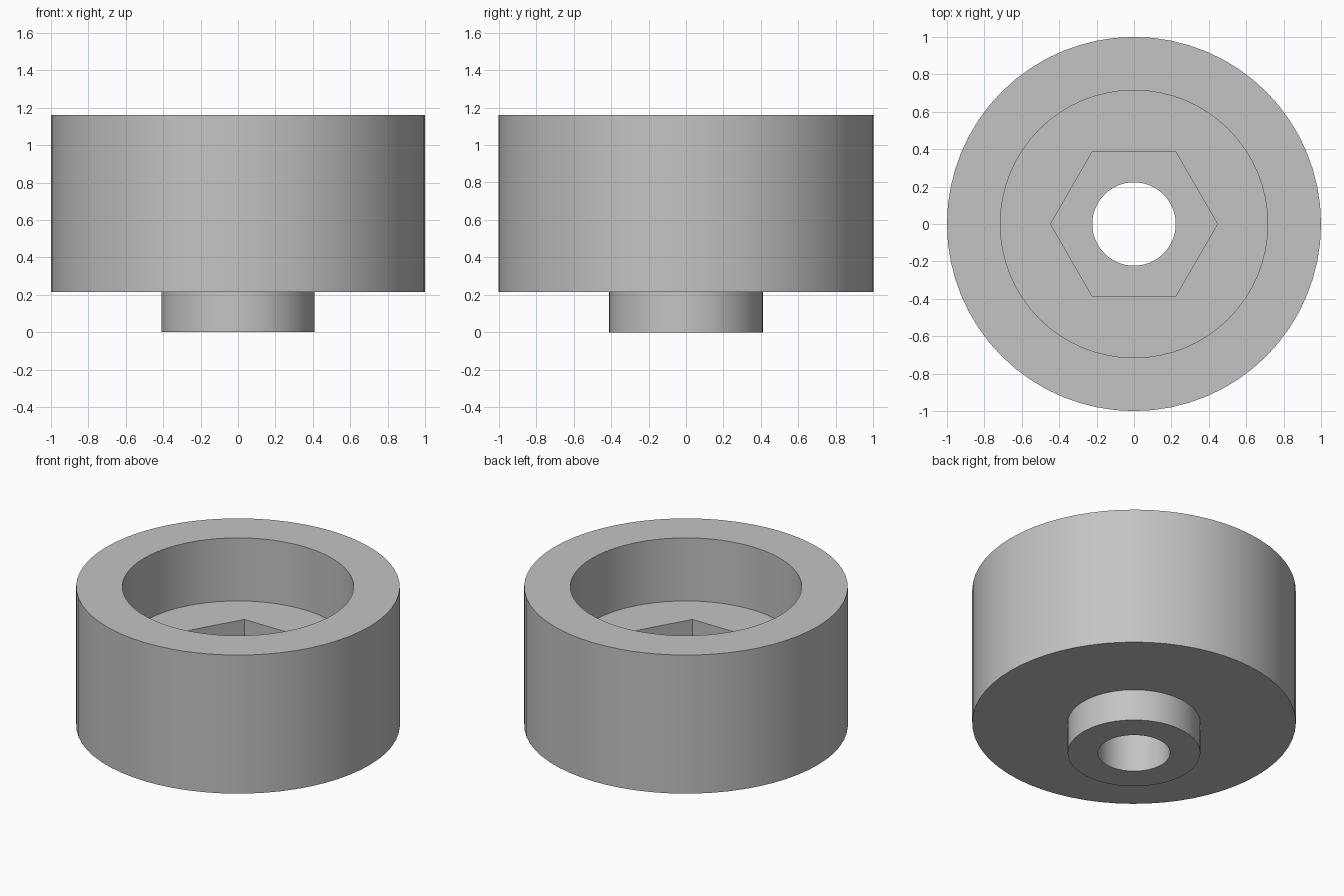
import bpy
import bmesh
import math
from mathutils import Matrix

cube = bpy.data.objects.get("Cube")
if cube:
    bpy.data.objects.remove(cube, do_unlink=True)

SEGMENTS = 64
TOP, STEP, CUP_FLOOR, HEX_FLOOR = 1.16, 0.215, 0.73, 0.40
OUTER_R, CUP_R, BOSS_R, BORE_R, HEX_R = 1.0, 0.715, 0.41, 0.223, 0.446

grey = bpy.data.materials.new("plain grey")
grey.use_nodes = True
colour = (0.55, 0.55, 0.55, 1)
grey.diffuse_color = colour
grey.node_tree.nodes["Principled BSDF"].inputs["Base Color"].default_value = colour


def add_object(name, bm):
    bmesh.ops.recalc_face_normals(bm, faces=bm.faces)
    mesh = bpy.data.meshes.new(name)
    bm.to_mesh(mesh)
    bm.free()
    obj = bpy.data.objects.new(name, mesh)
    obj.data.materials.append(grey)
    bpy.context.collection.objects.link(obj)
    return obj


# Turned body: boss, wide drum, cup and through bore
profile = [(BORE_R, 0), (BOSS_R, 0), (BOSS_R, STEP), (OUTER_R, STEP),
           (OUTER_R, TOP), (CUP_R, TOP), (CUP_R, CUP_FLOOR), (BORE_R, CUP_FLOOR)]
bm = bmesh.new()
verts = [bm.verts.new((r, 0, z)) for r, z in profile]
edges = [bm.edges.new((v, verts[i - 1])) for i, v in enumerate(verts)]
bmesh.ops.spin(bm, geom=verts + edges, cent=(0, 0, 0), axis=(0, 0, 1),
               angle=math.tau, steps=SEGMENTS, use_merge=True)
bmesh.ops.remove_doubles(bm, verts=bm.verts, dist=0.0001)
body = add_object("nut_holder_body", bm)

# Hexagonal pocket cut into the cup floor
bm = bmesh.new()
depth = CUP_FLOOR - HEX_FLOOR + 0.1
bmesh.ops.create_cone(bm, cap_ends=True, segments=6, radius1=HEX_R, radius2=HEX_R,
                      depth=depth,
                      matrix=Matrix.Translation((0, 0, HEX_FLOOR + depth / 2)))
# Put two corners on the x axis
if max(v.co.x for v in bm.verts) < HEX_R - 0.01:
    bmesh.ops.rotate(bm, verts=bm.verts, cent=(0, 0, 0),
                     matrix=Matrix.Rotation(math.pi / 6, 3, "Z"))
cutter = add_object("hex_cutter", bm)
cutter.hide_render = True

pocket = body.modifiers.new("hex_pocket", "BOOLEAN")
pocket.operation = "DIFFERENCE"
pocket.solver = "EXACT"
pocket.object = cutter

# Apply the cut, drop the cutter and smooth the round walls
bpy.ops.object.select_all(action="DESELECT")
body.select_set(True)
bpy.context.view_layer.objects.active = body
bpy.ops.object.modifier_apply(modifier=pocket.name)
bpy.data.objects.remove(cutter, do_unlink=True)
bpy.ops.object.shade_smooth_by_angle(angle=math.radians(30))
